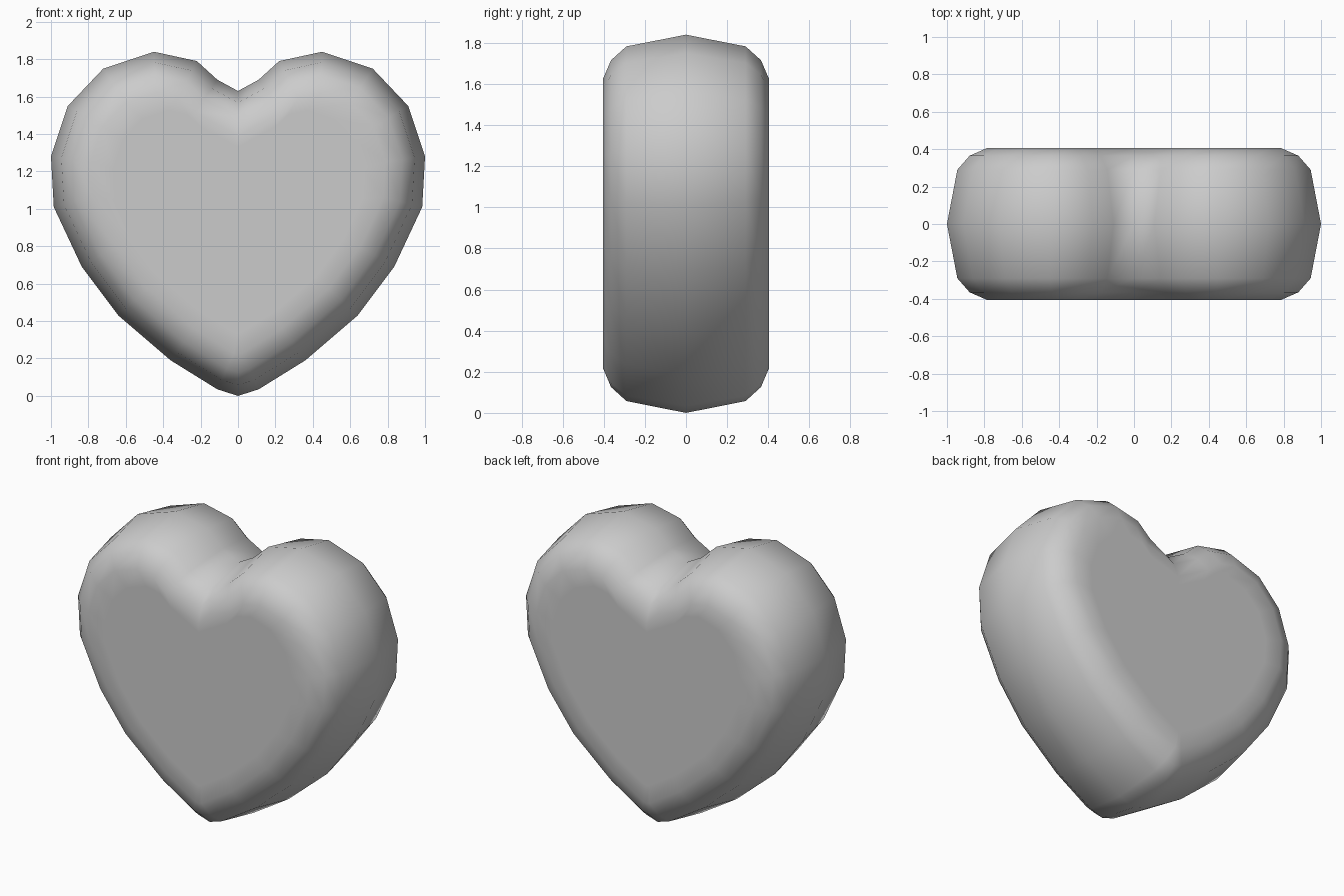
import bpy
import bmesh
from mathutils import Vector

cube = bpy.data.objects.get("Cube")
if cube:
    bpy.data.objects.remove(cube, do_unlink=True)

# Outline of the left half, from the notch round to the tip
half = [(0, 1.63), (0.11, 1.69), (0.22, 1.79), (0.45, 1.84), (0.72, 1.75),
        (0.91, 1.55), (1, 1.28), (0.985, 1.01), (0.835, 0.69), (0.64, 0.43),
        (0.36, 0.19), (0.11, 0.035), (0, 0)]
outline = [Vector(p) for p in half]
outline += [Vector((-x, z)) for x, z in half[-2:0:-1]]


def inset(points, amount):
    """Move a clockwise outline inward by an even distance."""
    result = []
    for i, p in enumerate(points):
        a = (p - points[i - 1]).normalized()
        b = (points[(i + 1) % len(points)] - p).normalized()
        na, nb = Vector((a.y, -a.x)), Vector((b.y, -b.x))
        result.append(p + (na + nb) * amount / (1 + na.dot(nb)))
    return result


# Rings from the front cap to the back cap: depth and inset
steps = [(0.29, 0.055), (0.365, 0.12), (0.405, 0.21)]
rings = [(-y, inset(outline, d)) for y, d in reversed(steps)]
rings += [(0, outline)]
rings += [(y, inset(outline, d)) for y, d in steps]

# Inner rings keep the caps flat under smooth shading
centre = Vector((0, 1.0))
inner = [centre + (p - centre) * 0.85 for p in rings[0][1]]
rings = [(rings[0][0], inner)] + rings + [(rings[-1][0], inner)]

bm = bmesh.new()
loops = [[bm.verts.new((p.x, y, p.y)) for p in pts] for y, pts in rings]
count = len(outline)
for front, back in zip(loops, loops[1:]):
    for i in range(count):
        j = (i + 1) % count
        bm.faces.new((front[i], front[j], back[j], back[i]))
bm.faces.new(loops[0])
bm.faces.new(loops[-1])
bmesh.ops.recalc_face_normals(bm, faces=bm.faces[:])
for face in bm.faces:
    face.smooth = True

mesh = bpy.data.meshes.new("heart")
bm.to_mesh(mesh)
bm.free()
heart = bpy.data.objects.new("heart", mesh)
bpy.context.collection.objects.link(heart)

# Single grey colour
grey = bpy.data.materials.new("light_grey")
grey.use_nodes = True
colour = (0.6, 0.6, 0.6, 1)
grey.diffuse_color = colour
grey.node_tree.nodes["Principled BSDF"].inputs["Base Color"].default_value = colour
mesh.materials.append(grey)
